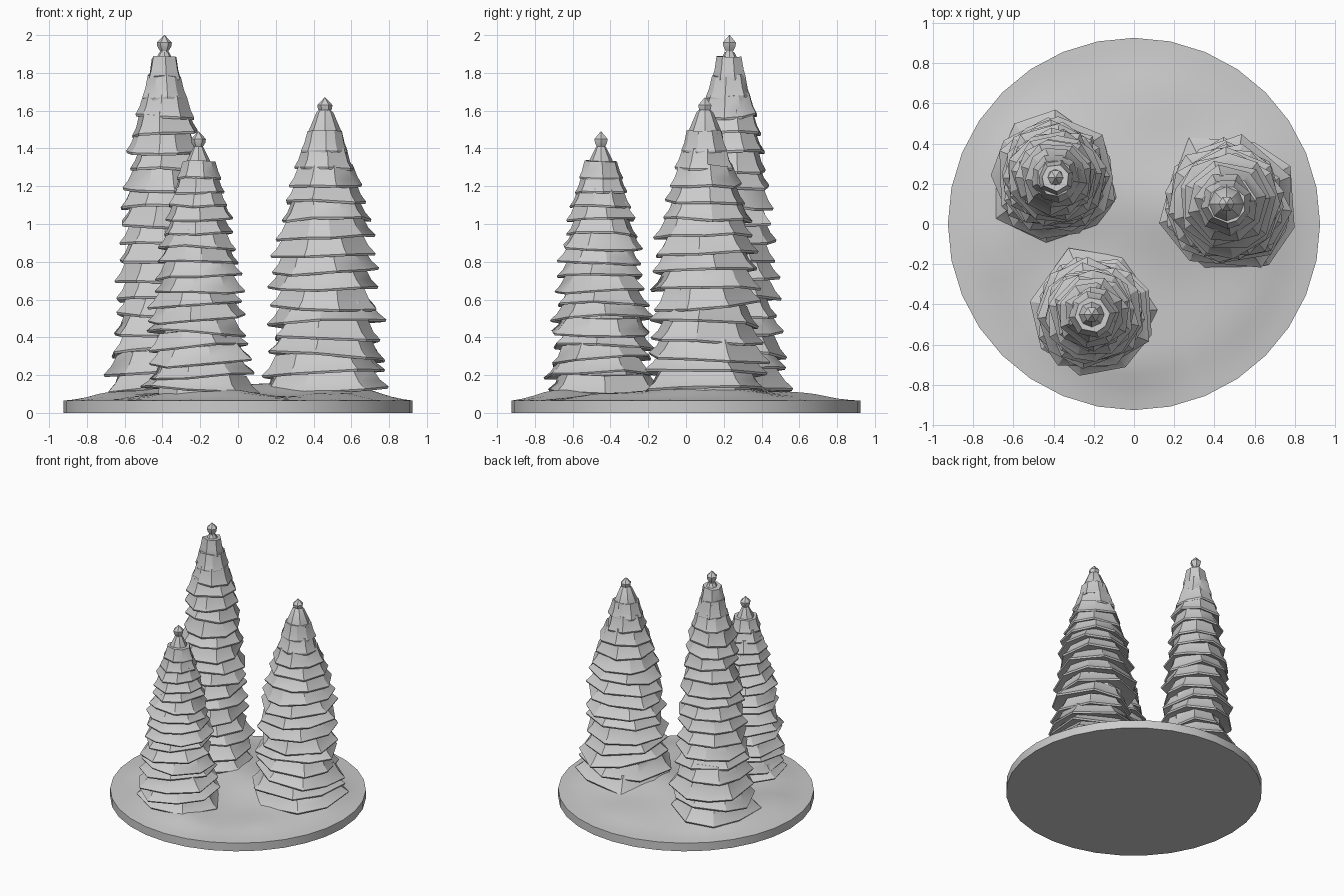
import bpy, bmesh, math, random
from mathutils import Matrix, Vector

cube = bpy.data.objects.get("Cube")
if cube:
    bpy.data.objects.remove(cube)

# One plain grey for everything
grey = bpy.data.materials.new("plain grey")
grey.use_nodes = True
GREY = (0.6, 0.6, 0.6, 1)
grey.diffuse_color = GREY
grey.node_tree.nodes["Principled BSDF"].inputs["Base Color"].default_value = GREY


def finish(bm, name, angle):
    bmesh.ops.recalc_face_normals(bm, faces=bm.faces)
    mesh = bpy.data.meshes.new(name)
    bm.to_mesh(mesh)
    bm.free()
    obj = bpy.data.objects.new(name, mesh)
    bpy.context.collection.objects.link(obj)
    mesh.materials.append(grey)
    bpy.ops.object.select_all(action='DESELECT')
    obj.select_set(True)
    bpy.context.view_layer.objects.active = obj
    bpy.ops.object.shade_smooth_by_angle(angle=math.radians(angle))
    return obj


def loft(bm, rings):
    """Skin a stack of equal rings and cap both ends."""
    loops = [[bm.verts.new(p) for p in ring] for ring in rings]
    n = len(loops[0])
    for a, b in zip(loops, loops[1:]):
        for i in range(n):
            j = (i + 1) % n
            bm.faces.new((a[i], a[j], b[j], b[i]))
    bm.faces.new(loops[0][::-1])
    bm.faces.new(loops[-1])


def radius_at(profile, z):
    for (z0, r0), (z1, r1) in zip(profile, profile[1:]):
        if z <= z1:
            return r0 + (r1 - r0) * max(0, z - z0) / (z1 - z0)
    return profile[-1][1]


def skirt(bm, centre, r, height, sides, tilt, wobble, rng):
    """One ring of drooping branches: undercut, sharp rim, concave top."""
    turn = rng.uniform(0, math.tau)
    spokes = []
    for i in range(sides):
        angle = turn + math.tau * (i + rng.uniform(-.2, .2)) / sides
        reach = r * (1 + rng.uniform(-wobble, wobble * .6))
        spokes.append((angle, reach, rng.uniform(-.1, .1) * height))
    lean = Matrix.Rotation(rng.uniform(-tilt, tilt), 3, 'X') @ \
        Matrix.Rotation(rng.uniform(-tilt, tilt), 3, 'Y')
    section = [(.74, .15), (.98, -.03), (1, .1), (.87, .52), (.74, 1.25)]
    rings = []
    for k, up in section:
        ring = []
        for angle, reach, droop in spokes:
            # the neck stays rounder than the rim
            rad = k * (reach if k > .8 else (reach + r) / 2)
            p = Vector((rad * math.cos(angle), rad * math.sin(angle),
                        up * height + droop))
            ring.append(centre + lean @ p)
        rings.append(ring)
    loft(bm, rings)


def lathe(bm, centre, section, sides):
    loft(bm, [[centre + Vector((r * math.cos(math.tau * i / sides),
                                r * math.sin(math.tau * i / sides), z))
               for i in range(sides)] for z, r in section])


def fir(name, x, y, profile, tiers, crown, tip, seed):
    rng = random.Random(seed)
    bm = bmesh.new()
    low, high = profile[0][0], profile[-1][0]
    # inner core keeps the skirts joined
    lathe(bm, Vector((x, y, 0)),
          [(.03, profile[0][1] * .7)] + [(z, r * .7) for z, r in profile], 9)
    step = (high - low) / (tiers - 1)
    for t in range(tiers):
        z = low + step * t
        f = t / (tiers - 1)
        off = Vector((rng.uniform(-.012, .012), rng.uniform(-.012, .012), 0)) * (1 - f)
        skirt(bm, Vector((x, y, z)) + off, radius_at(profile, z) * 1.03, step,
              rng.choice((7, 8, 9)), .09 * (1 - .7 * f), .1 * (1 - .5 * f), rng)
    # crown cone and pointed bud
    lathe(bm, Vector((x, y, 0)), crown, 8)
    lathe(bm, Vector((x, y, tip)),
          [(-.11, .026), (-.085, .022), (-.06, .037), (-.04, .04), (0, .002)], 6)
    return finish(bm, name, 28)


fir("tall_fir", -.39, .23,
    [(.12, .32), (.25, .3), (.45, .27), (.8, .245), (1.05, .235), (1.2, .205),
     (1.48, .18), (1.6, .14), (1.76, .09)],
    18, [(1.76, .07), (1.81, .065), (1.84, .062), (1.91, .025)], 2.0, 4)
fir("wide_fir", .46, .10,
    [(.11, .36), (.22, .335), (.4, .3), (.65, .29), (.8, .28), (.95, .26),
     (1.05, .23), (1.2, .19), (1.38, .125)],
    15, [(1.42, .09), (1.46, .096), (1.48, .092), (1.59, .045), (1.61, .025)], 1.67, 11)
fir("short_fir", -.21, -.45,
    [(.12, .32), (.2, .295), (.3, .28), (.5, .26), (.65, .24), (.85, .21),
     (1.05, .175), (1.24, .115)],
    16, [(1.28, .075), (1.32, .066), (1.34, .06), (1.41, .025)], 1.49, 23)

# Round ground with soft mounds: x, y, height, spread
MOUNDS = [(-.4, .23, .09, .24), (.47, .1, .09, .25), (-.2, -.45, .06, .22),
          (.05, .1, .05, .2), (0, -.72, .035, .14), (.5, -.45, .03, .16),
          (.1, .6, .035, .17), (-.7, -.15, .03, .13)]
RIM, R, SIDES, RINGS = .065, .925, 32, 16


def ground_height(x, y):
    edge = min(1, (R - math.hypot(x, y)) / .2)
    lift = sum(h * math.exp(-((x - mx) ** 2 + (y - my) ** 2) / (2 * s * s))
               for mx, my, h, s in MOUNDS)
    return RIM + lift * max(0, edge) ** .8


def circle(r, z=None):
    pts = [(r * math.cos(math.tau * i / SIDES), r * math.sin(math.tau * i / SIDES))
           for i in range(SIDES)]
    return [Vector((x, y, ground_height(x, y) if z is None else z)) for x, y in pts]


bm = bmesh.new()
loft(bm, [circle(R, 0), circle(R, RIM)] +
     [circle(R * (1 - i / RINGS)) for i in range(1, RINGS)])
finish(bm, "ground", 35)
